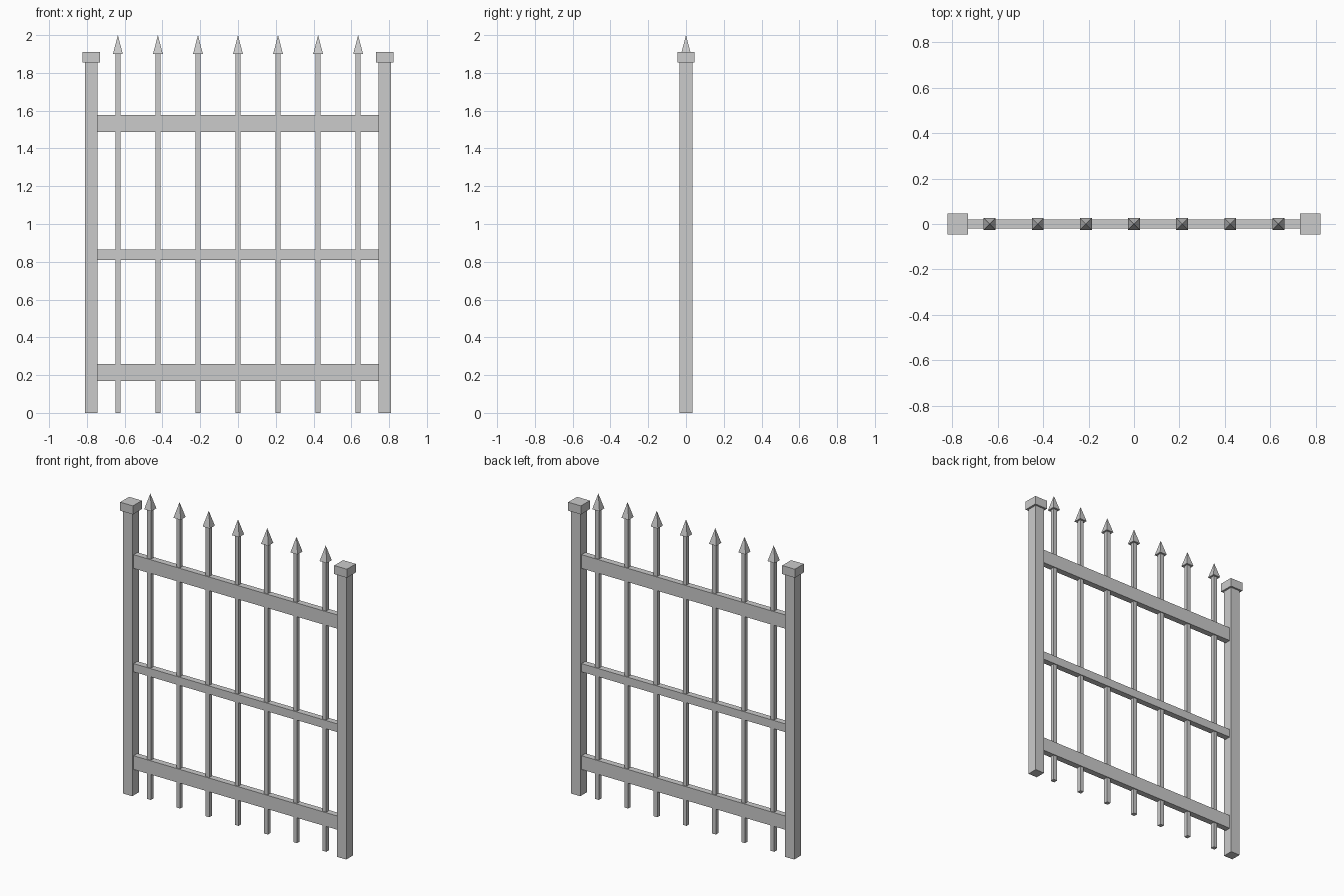
import bpy
import math

cube = bpy.data.objects.get("Cube")
if cube:
    bpy.data.objects.remove(cube, do_unlink=True)

# Single metal colour
metal = bpy.data.materials.new("grey metal")
metal.use_nodes = True
grey = (0.6, 0.6, 0.6, 1)
metal.diffuse_color = grey
metal.node_tree.nodes["Principled BSDF"].inputs["Base Color"].default_value = grey


def box(name, x, width, depth, bottom, top):
    """Flat-sided block centred on x, spanning bottom to top."""
    bpy.ops.mesh.primitive_cube_add(size=1, location=(x, 0, (bottom + top) / 2))
    obj = bpy.context.object
    obj.name = name
    obj.scale = (width, depth, top - bottom)
    bpy.ops.object.transform_apply(location=False, rotation=False, scale=True)
    obj.data.materials.append(metal)


def spike(name, x, half_width, bottom, top):
    """Square pyramid with its sides facing the axes."""
    bpy.ops.mesh.primitive_cone_add(
        vertices=4, radius1=half_width * math.sqrt(2), radius2=0,
        depth=top - bottom, location=(x, 0, (bottom + top) / 2),
        rotation=(0, 0, math.pi / 4))
    obj = bpy.context.object
    obj.name = name
    bpy.ops.object.transform_apply(location=False, rotation=True, scale=False)
    obj.data.materials.append(metal)


# Posts with caps
for side, sign in (("left", 1), ("right", -1)):
    box(side + "_post", sign * 0.776, 0.066, 0.068, 0, 1.855)
    box(side + "_post_cap", sign * 0.776, 0.092, 0.092, 1.855, 1.911)

# Horizontal rails, butted against the posts
for name, bottom, top in (("bottom_rail", 0.17, 0.26),
                          ("middle_rail", 0.81, 0.864),
                          ("top_rail", 1.488, 1.578)):
    box(name, 0, 1.486, 0.04, bottom, top)

# Upright bars with pointed tips
for i in range(7):
    x = (i - 3) * 0.212
    box(f"bar_{i + 1}", x, 0.027, 0.027, 0, 1.9)
    spike(f"bar_tip_{i + 1}", x, 0.026, 1.9, 2.0)
